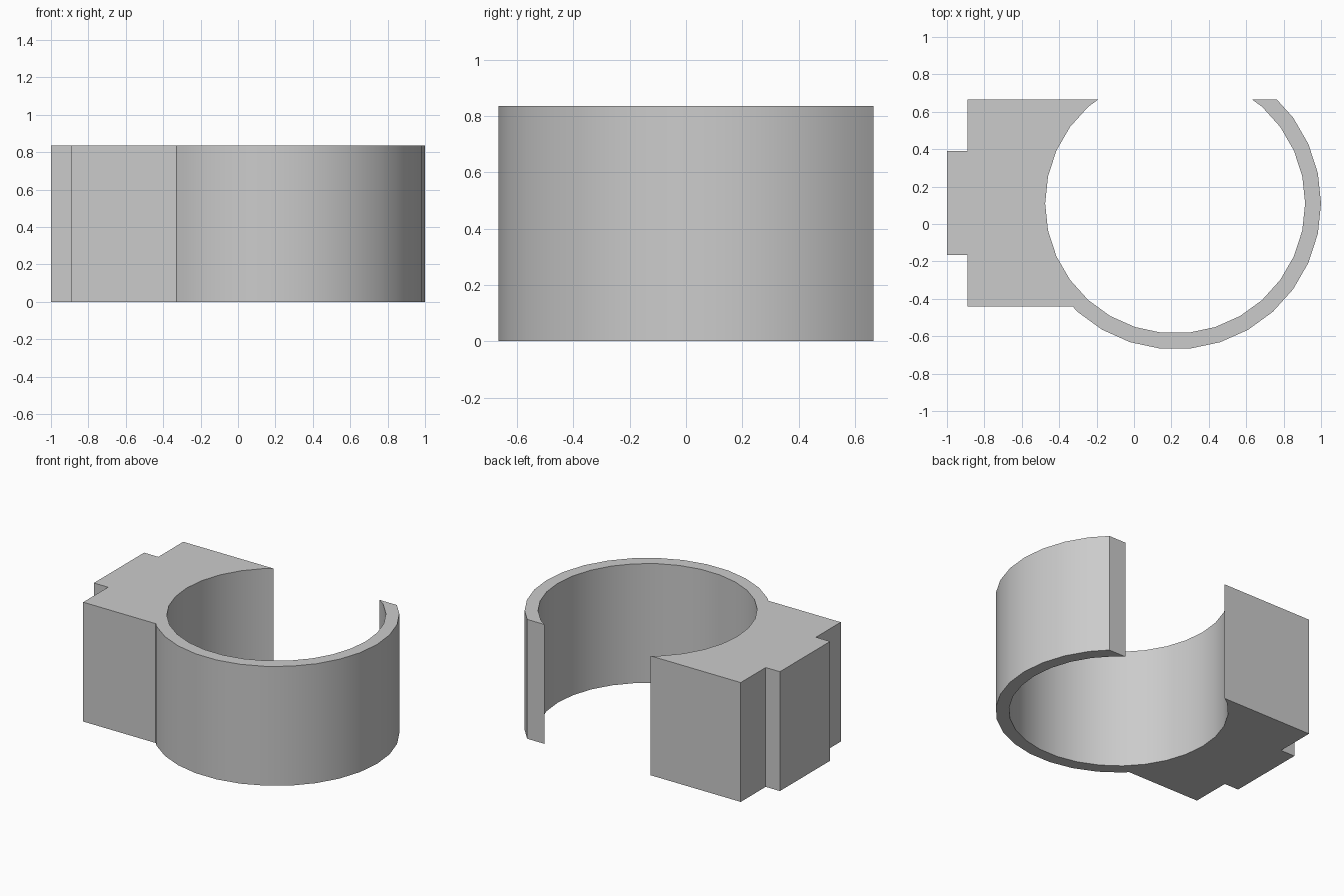
import bpy
import bmesh
from math import sin, cos, radians
from mathutils import Vector

cube = bpy.data.objects.get("Cube")
if cube:
    bpy.data.objects.remove(cube, do_unlink=True)

HEIGHT = 0.835
CENTRE = Vector((0.22, 0.11))
INNER, OUTER = 0.695, 0.78
BACK, FRONT = 0.666, -0.44
STEP = 12  # degrees per facet, thirty facets in a full ring


def cut_at(a, b, y):
    """Point where the segment a-b crosses the given y."""
    return a.lerp(b, (y - a.y) / (b.y - a.y))


def arc(radius, first, last, y_start, y_end):
    """Facet corners from first to last step, both ends trimmed to a y value."""
    direction = 1 if last > first else -1
    pts = [CENTRE + radius * Vector((cos(radians(k * STEP)), sin(radians(k * STEP))))
           for k in range(first, last + direction, direction)]
    pts[0] = cut_at(pts[0], pts[1], y_start)
    pts[-1] = cut_at(pts[-2], pts[-1], y_end)
    return pts


# Colour
grey = bpy.data.materials.new("plain_grey")
grey.use_nodes = True
colour = (0.6, 0.6, 0.6, 1)
grey.diffuse_color = colour
grey.node_tree.nodes["Principled BSDF"].inputs["Base Color"].default_value = colour

# Outline: outer wall, mounting block with tongue, then inner wall
block = [(-0.89, FRONT), (-0.89, -0.165), (-1, -0.165),
         (-1, 0.39), (-0.89, 0.39), (-0.89, BACK)]
outline = arc(OUTER, 4, -12, BACK, FRONT)
outline += [Vector(p) for p in block]
outline += arc(INNER, 10, 35, BACK, BACK)

# Extrude the outline upwards
bm = bmesh.new()
base = bm.faces.new([bm.verts.new((p.x, p.y, 0)) for p in outline])
top = bmesh.ops.extrude_face_region(bm, geom=[base], use_keep_orig=True)
bmesh.ops.translate(bm, vec=(0, 0, HEIGHT),
                    verts=[g for g in top["geom"] if isinstance(g, bmesh.types.BMVert)])
bmesh.ops.recalc_face_normals(bm, faces=bm.faces)
mesh = bpy.data.meshes.new("open_ring_clip")
bm.to_mesh(mesh)
bm.free()
mesh.materials.append(grey)

clip = bpy.data.objects.new("open_ring_clip", mesh)
bpy.context.collection.objects.link(clip)
bpy.ops.object.select_all(action="DESELECT")
clip.select_set(True)
bpy.context.view_layer.objects.active = clip
bpy.ops.object.shade_smooth_by_angle(angle=radians(25))
